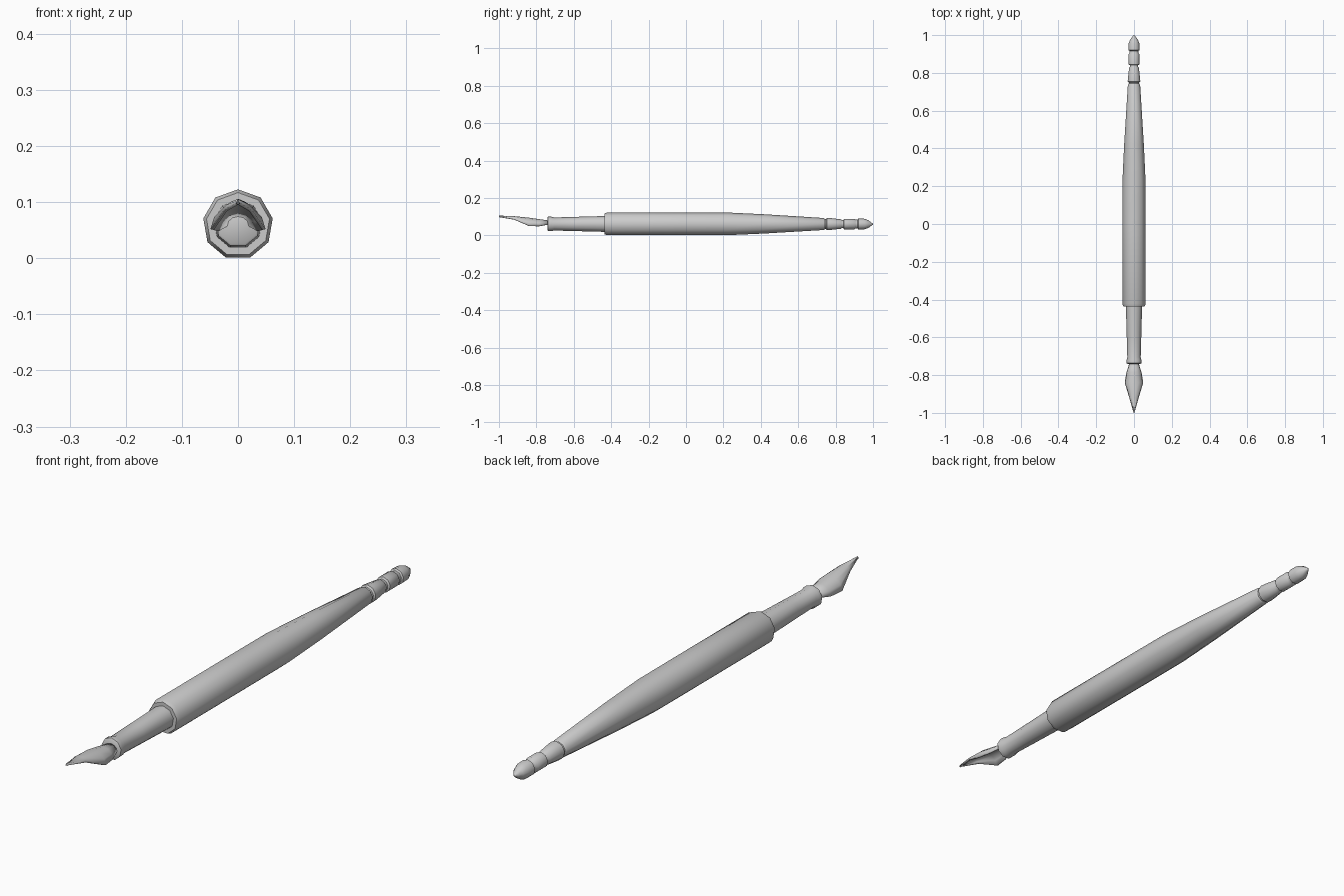
import bpy, bmesh, math

if "Cube" in bpy.data.objects:
    bpy.data.objects.remove(bpy.data.objects["Cube"])

ZC = 0.06      # height of the pen axis
SIDES = 9


def finish(name, bm, angle=45):
    bmesh.ops.recalc_face_normals(bm, faces=bm.faces)
    me = bpy.data.meshes.new(name)
    bm.to_mesh(me)
    bm.free()
    ob = bpy.data.objects.new(name, me)
    bpy.context.collection.objects.link(ob)
    bpy.ops.object.select_all(action='DESELECT')
    bpy.context.view_layer.objects.active = ob
    ob.select_set(True)
    bpy.ops.object.shade_smooth_by_angle(angle=math.radians(angle))
    return ob


def turned(name, profile):
    """Nine-sided turned part along y from (y, radius) points."""
    bm = bmesh.new()
    rings = []
    for y, r in profile:
        ring = []
        for k in range(SIDES):
            a = math.pi / 2 + 2 * math.pi * k / SIDES
            ring.append(bm.verts.new((r * math.cos(a), y, ZC + r * math.sin(a))))
        rings.append(ring)
    for a, b in zip(rings, rings[1:]):
        for k in range(SIDES):
            j = (k + 1) % SIDES
            bm.faces.new((a[k], a[j], b[j], b[k]))
    bm.faces.new(rings[0])
    bm.faces.new(rings[-1])
    return finish(name, bm)


# Grip with a small collar at the nib end
turned("grip", [(-0.74, 0.036), (-0.737, 0.04), (-0.72, 0.04), (-0.705, 0.036),
                (-0.60, 0.039), (-0.42, 0.044)])

# Long tapering barrel
turned("barrel", [(-0.437, 0.044), (-0.437, 0.057), (-0.422, 0.0628), (0.0, 0.0628),
                  (0.22, 0.0625), (0.42, 0.053), (0.737, 0.033), (0.743, 0.028)])

# Beaded end: grooves between short segments, then a rounded tip
turned("end_beads", [(0.735, 0.028), (0.749, 0.028), (0.754, 0.034), (0.77, 0.033),
                     (0.828, 0.026), (0.833, 0.022), (0.841, 0.022), (0.845, 0.029),
                     (0.90, 0.029), (0.905, 0.024), (0.917, 0.024), (0.921, 0.030),
                     (0.955, 0.029), (0.975, 0.021), (0.99, 0.010), (1.0, 0.002)])

# Nib: arched sheet from (y, half width, crown height, edge height)
stations = [(-1.0, 0.002, 0.106, 0.099), (-0.92, 0.025, 0.103, 0.086),
            (-0.84, 0.049, 0.095, 0.052), (-0.785, 0.040, 0.087, 0.050),
            (-0.73, 0.022, 0.079, 0.060)]
bm = bmesh.new()
rows = []
for y, w, top, edge in stations:
    row = []
    for k in range(-3, 4):
        a = math.pi / 2 * k / 3
        row.append(bm.verts.new((w * math.sin(a), y, edge + (top - edge) * math.cos(a))))
    rows.append(row)
for a, b in zip(rows, rows[1:]):
    for k in range(6):
        bm.faces.new((a[k], a[k + 1], b[k + 1], b[k]))
nib = finish("nib", bm)
if nib.data.polygons[2].normal.z < 0:
    nib.data.flip_normals()
solid = nib.modifiers.new("thickness", 'SOLIDIFY')
solid.thickness = 0.006
solid.offset = -1
